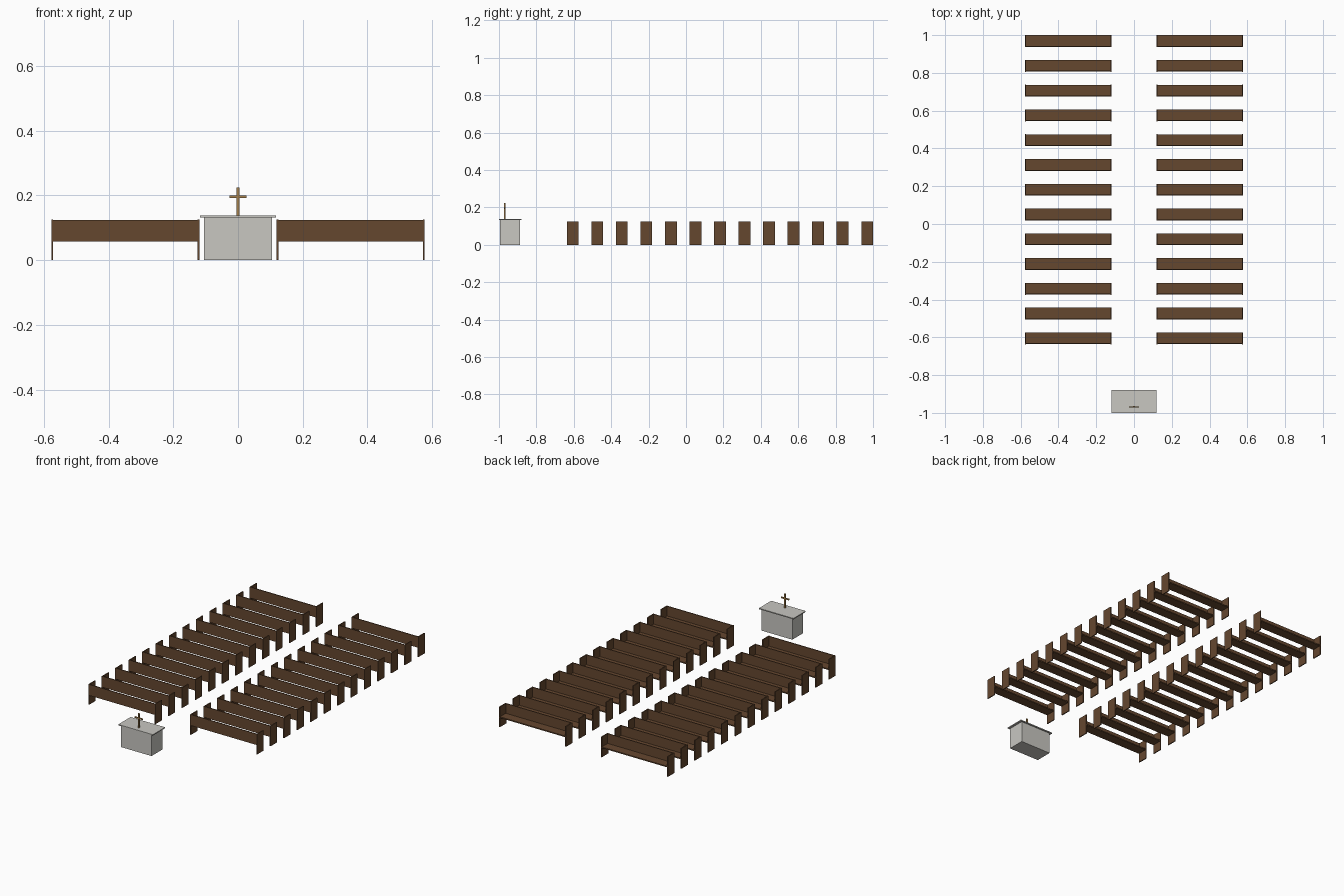
import bpy

if "Cube" in bpy.data.objects:
    bpy.data.objects.remove(bpy.data.objects["Cube"])


def material(name, rgb):
    m = bpy.data.materials.new(name)
    m.diffuse_color = (*rgb, 1)
    m.use_nodes = True
    m.node_tree.nodes["Principled BSDF"].inputs["Base Color"].default_value = m.diffuse_color
    return m


wood = material("dark wood", (0.130, 0.063, 0.028))
stone = material("pale stone", (0.578, 0.571, 0.535))
brass = material("brass", (0.36, 0.21, 0.07))


def box(name, x, y, z, mat):
    """Box from (min, max) ranges on each axis."""
    verts = [(a, b, c) for a in x for b in y for c in z]
    faces = [(0, 1, 3, 2), (4, 6, 7, 5), (0, 4, 5, 1),
             (2, 3, 7, 6), (0, 2, 6, 4), (1, 5, 7, 3)]
    me = bpy.data.meshes.new(name)
    me.from_pydata(verts, [], faces)
    me.materials.append(mat)
    ob = bpy.data.objects.new(name, me)
    bpy.context.collection.objects.link(ob)
    return ob


# Pews: two blocks of thirteen rows beside a central aisle
ROWS, DEPTH, T = 13, 0.063, 0.006
INNER, OUTER = 0.119, 0.577
Y0 = -0.637
PITCH = (1.0 - DEPTH - Y0) / (ROWS - 1)

for side, x0, x1 in (("left", -OUTER, -INNER), ("right", INNER, OUTER)):
    for i in range(ROWS):
        y0 = Y0 + i * PITCH
        y1 = y0 + DEPTH
        tag = f"{side}_pew_{i + 1}"
        # end panels reaching the floor
        box(tag + "_end_a", (x0, x0 + T), (y0, y1), (0, 0.125), wood)
        box(tag + "_end_b", (x1 - T, x1), (y0, y1), (0, 0.125), wood)
        # backrest on the front side, seat behind it
        box(tag + "_backrest", (x0 + T, x1 - T), (y0 + 0.0005, y0 + T), (0.057, 0.1245), wood)
        box(tag + "_seat", (x0 + T, x1 - T), (y0 + T, y1 - 0.0005), (0.057, 0.064), wood)

# Altar block and overhanging slab
box("altar_body", (-0.105, 0.105), (-0.994, -0.888), (0, 0.132), stone)
box("altar_slab", (-0.118, 0.118), (-1.0, -0.88), (0.132, 0.138), stone)

# Cross standing on the altar
box("cross_post", (-0.0045, 0.0045), (-0.972, -0.964), (0.138, 0.225), brass)
box("cross_arm", (-0.027, 0.027), (-0.971, -0.965), (0.192, 0.200), brass)
